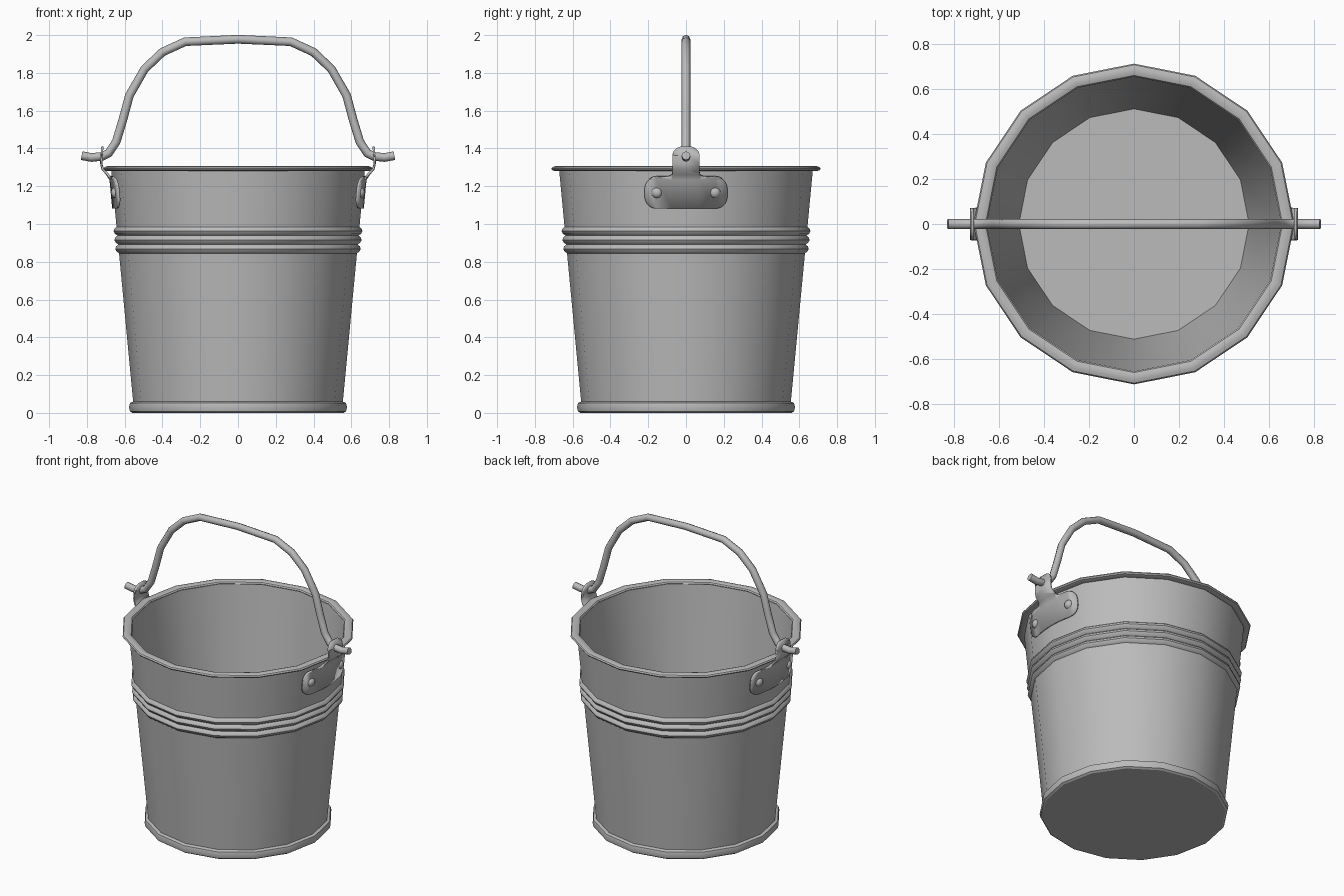
import bpy, bmesh, math
from mathutils import Vector

if "Cube" in bpy.data.objects:
    bpy.data.objects.remove(bpy.data.objects["Cube"])

SIDES = 16
steel = bpy.data.materials.new("grey steel")
steel.diffuse_color = (0.5, 0.5, 0.5, 1)
steel.use_nodes = True
steel.node_tree.nodes["Principled BSDF"].inputs["Base Color"].default_value = steel.diffuse_color


def wall(z):
    """Outer radius of the tapered wall at height z."""
    return 0.55 + 0.0945 * z


def smooth(ob, angle=32):
    bpy.ops.object.select_all(action='DESELECT')
    ob.select_set(True)
    bpy.context.view_layer.objects.active = ob
    bpy.ops.object.shade_smooth_by_angle(angle=math.radians(angle))


def finish(name, bm):
    bmesh.ops.recalc_face_normals(bm, faces=bm.faces)
    me = bpy.data.meshes.new(name)
    bm.to_mesh(me)
    bm.free()
    me.materials.append(steel)
    ob = bpy.data.objects.new(name, me)
    bpy.context.collection.objects.link(ob)
    smooth(ob)
    return ob


def lathe(name, profile, closed=False):
    """Revolve (radius, z) points about z; open ends on the axis make caps."""
    bm = bmesh.new()
    rings = []
    for r, z in profile:
        if r == 0:
            rings.append([bm.verts.new((0, 0, z))] * SIDES)
        else:
            rings.append([bm.verts.new((r * math.cos(a), r * math.sin(a), z))
                          for a in (math.tau * i / SIDES for i in range(SIDES))])
    pairs = list(zip(rings, rings[1:]))
    if closed:
        pairs.append((rings[-1], rings[0]))
    for lo, hi in pairs:
        for i in range(SIDES):
            j = (i + 1) % SIDES
            bm.faces.new(list(dict.fromkeys((lo[i], lo[j], hi[j], hi[i]))))
    return finish(name, bm)


# Pail: floor, outer wall with three pressed ribs, inner wall
profile = [(0, 0.005), (0.55, 0.005)]
for z0 in (0.845, 0.892, 0.939):
    for t, bulge in ((0, 0), (0.2, 0.012), (0.5, 0.018), (0.8, 0.012), (1, 0)):
        z = z0 + 0.046 * t
        profile.append((wall(z) + bulge, z))
profile += [(wall(1.29), 1.29), (0.655, 1.29), (0.512, 0.03), (0, 0.03)]
lathe("pail_body", profile)

# Rolled rim and base band
rim = [(0.684 + 0.029 * math.cos(a), 1.293 + 0.014 * math.sin(a))
       for a in (math.tau * i / 10 for i in range(10))]
lathe("rolled_rim", rim, closed=True)
lathe("base_band", [(0, 0), (0.56, 0), (0.572, 0.008), (0.577, 0.03),
                    (0.572, 0.052), (0.555, 0.06), (0.54, 0.06)])

# Carrying handle: bent rod with turned-up ends
half = [(0.828, 1.362), (0.775, 1.352), (0.72, 1.358), (0.685, 1.375), (0.645, 1.435),
        (0.61, 1.55), (0.575, 1.68), (0.495, 1.82), (0.4, 1.91), (0.28, 1.965)]
path = [(-x, z) for x, z in half] + [(0, 1.978)] + half[::-1]
curve = bpy.data.curves.new("handle", 'CURVE')
curve.dimensions = '3D'
curve.bevel_depth = 0.023
curve.bevel_resolution = 2
curve.use_fill_caps = True
spline = curve.splines.new('POLY')
spline.points.add(len(path) - 1)
for p, (x, z) in zip(spline.points, path):
    p.co = (x, 0, z, 1)
handle = bpy.data.objects.new("handle", curve)
bpy.context.collection.objects.link(handle)
curve.materials.append(steel)
handle.select_set(True)
bpy.context.view_layer.objects.active = handle
bpy.ops.object.select_all(action='DESELECT')
handle.select_set(True)
bpy.ops.object.convert(target='MESH')
smooth(bpy.context.object, 50)


# Ears: rounded T plates that follow the wall, then step out past the rim
def arc(cy, cz, r, a0, a1, n=5):
    return [(cy + r * math.cos(math.radians(a0 + (a1 - a0) * i / n)),
             cz + r * math.sin(math.radians(a0 + (a1 - a0) * i / n))) for i in range(n + 1)]


def ear_x(y, z):
    bend = [(1.0, wall(1.0) + 0.008), (1.235, wall(1.235) + 0.008), (1.265, 0.694),
            (1.29, 0.717), (1.32, 0.724), (1.36, 0.722), (1.42, 0.717)]
    for (za, xa), (zb, xb) in zip(bend, bend[1:]):
        if z <= zb:
            x = xa + (xb - xa) * (z - za) / (zb - za)
            break
    else:
        x = bend[-1][1]
    # curvature fades out on the flat upper tab
    fade = min(1, max(0, (1.32 - z) / 0.08))
    return x - fade * (x - math.sqrt(x * x - y * y))


right_half = (arc(0.155, 1.145, 0.063, -90, 0) + arc(0.155, 1.187, 0.063, 0, 90)
              + arc(0.097, 1.275, 0.025, 270, 180, 3) + arc(0.022, 1.36, 0.05, 0, 90))
outline = right_half + [(-y, z) for y, z in reversed(right_half)]

for side, sx in (("right", 1), ("left", -1)):
    bm = bmesh.new()
    bm.faces.new([bm.verts.new((0, y, z)) for y, z in outline])
    cuts = [((0, 0, z), (0, 0, 1)) for z in (1.235, 1.265, 1.29, 1.32, 1.36)]
    cuts += [((0, y, 0), (0, 1, 0)) for y in (-0.155, -0.072, 0, 0.072, 0.155)]
    for co, no in cuts:
        bmesh.ops.bisect_plane(bm, geom=bm.verts[:] + bm.edges[:] + bm.faces[:],
                               plane_co=co, plane_no=no)
    for v in bm.verts:
        v.co.x = sx * ear_x(v.co.y, v.co.z)
    ear = finish(side + "_ear", bm)
    mod = ear.modifiers.new("thickness", 'SOLIDIFY')
    mod.thickness = 0.012
    mod.offset = 0

    # Domed rivets
    for label, y in (("front", -0.155), ("back", 0.155)):
        bm = bmesh.new()
        bmesh.ops.create_uvsphere(bm, u_segments=12, v_segments=8, radius=0.029)
        x = ear_x(y, 1.165)
        normal = Vector((x, y, -0.06)).normalized()
        turn = normal.to_track_quat('Z', 'Y')
        for v in bm.verts:
            v.co.z *= 0.75
            v.co = turn @ v.co + Vector((x, y, 1.165))
            v.co.x *= sx
        finish(f"{side}_{label}_rivet", bm)
